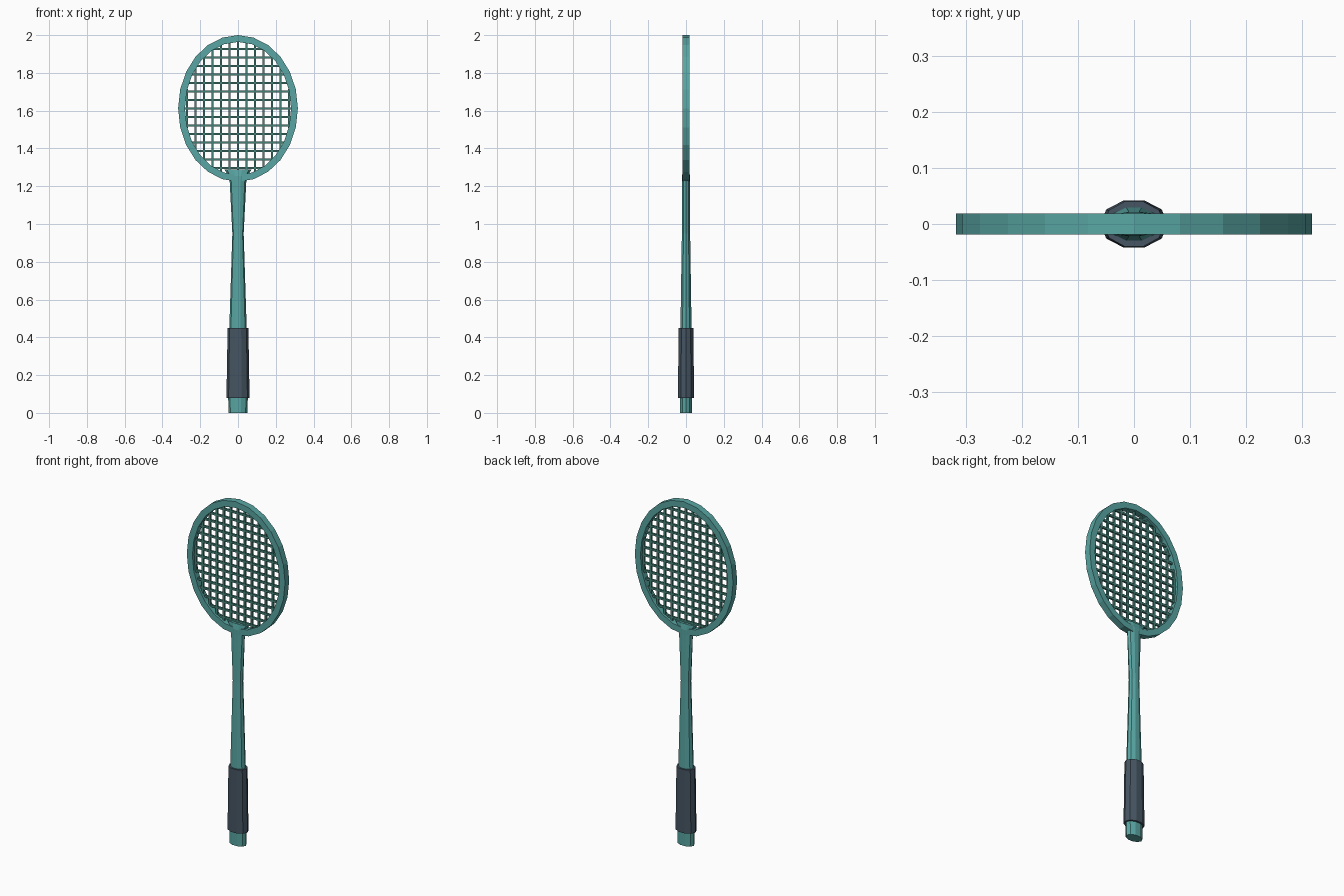
import bpy, bmesh, math

if "Cube" in bpy.data.objects:
    bpy.data.objects.remove(bpy.data.objects["Cube"])


def material(name, rgb):
    m = bpy.data.materials.new(name)
    m.diffuse_color = (*rgb, 1)
    m.use_nodes = True
    m.node_tree.nodes["Principled BSDF"].inputs["Base Color"].default_value = m.diffuse_color
    return m


TEAL = material("teal", (0.098, 0.381, 0.366))
GRIP = material("slate grey", (0.061, 0.091, 0.122))
STRING = material("dark teal", (0.061, 0.223, 0.190))


def finish(bm, name, mat):
    bmesh.ops.recalc_face_normals(bm, faces=bm.faces)
    mesh = bpy.data.meshes.new(name)
    bm.to_mesh(mesh)
    bm.free()
    mesh.materials.append(mat)
    ob = bpy.data.objects.new(name, mesh)
    bpy.context.collection.objects.link(ob)
    return ob


def loft(name, sections, mat, n=10):
    """Stack of elliptical sections (z, x radius, y radius), capped at both ends."""
    bm = bmesh.new()
    rings = []
    for z, rx, ry in sections:
        rings.append([bm.verts.new((rx * math.cos(2 * math.pi * i / n),
                                    ry * math.sin(2 * math.pi * i / n), z))
                      for i in range(n)])
    for a, b in zip(rings, rings[1:]):
        for i in range(n):
            j = (i + 1) % n
            bm.faces.new((a[i], a[j], b[j], b[i]))
    bm.faces.new(rings[0])
    bm.faces.new(rings[-1])
    return finish(bm, name, mat)


# Head dimensions
CZ, RX, RZ = 1.612, 0.317, 0.388
WIDTH, DEPTH, SIDES = 0.036, 0.019, 24

# Oval head frame: a rectangular section swept round the ellipse
bm = bmesh.new()
loops = []
for i in range(SIDES):
    a = 2 * math.pi * i / SIDES
    c, s = math.cos(a), math.sin(a)
    loops.append([bm.verts.new(((RX - w) * c, y, CZ + (RZ - w) * s))
                  for w, y in ((0, -DEPTH), (0, DEPTH), (WIDTH, DEPTH), (WIDTH, -DEPTH))])
for i in range(SIDES):
    a, b = loops[i], loops[(i + 1) % SIDES]
    for k in range(4):
        m = (k + 1) % 4
        bm.faces.new((a[k], a[m], b[m], b[k]))
finish(bm, "head_frame", TEAL)

# Shaft, narrow in the upper middle, flaring into the throat
loft("shaft", [(0.0, 0.050, 0.032), (0.08, 0.052, 0.033), (0.45, 0.046, 0.031),
               (0.95, 0.030, 0.023), (1.225, 0.044, 0.022), (1.255, 0.050, 0.022),
               (1.288, 0.072, 0.016)], TEAL)

# Grip sleeve
loft("grip", [(0.08, 0.061, 0.044), (0.095, 0.061, 0.044), (0.45, 0.055, 0.042)], GRIP)


# Strings: thin square bars cut to the inside of the oval
def strings(name, across):
    bm = bmesh.new()
    step, t = 0.045, 0.0058
    ra, rb = (RZ, RX) if across else (RX, RZ)
    ra, rb = ra - WIDTH, rb - WIDTH
    for i in range(-8, 9):
        p = i * step
        if abs(p) > ra - 0.01:
            continue
        half = rb * math.sqrt(1 - (p / ra) ** 2) + 0.006
        size = (half, t, t) if across else (t, t, half)
        cen = (0, 0, CZ + p) if across else (p, 0, CZ)
        verts = bmesh.ops.create_cube(bm, size=2)["verts"]
        for v in verts:
            v.co = [cen[k] + v.co[k] * size[k] for k in range(3)]
    return finish(bm, name, STRING)


strings("cross_strings", True)
strings("main_strings", False)
